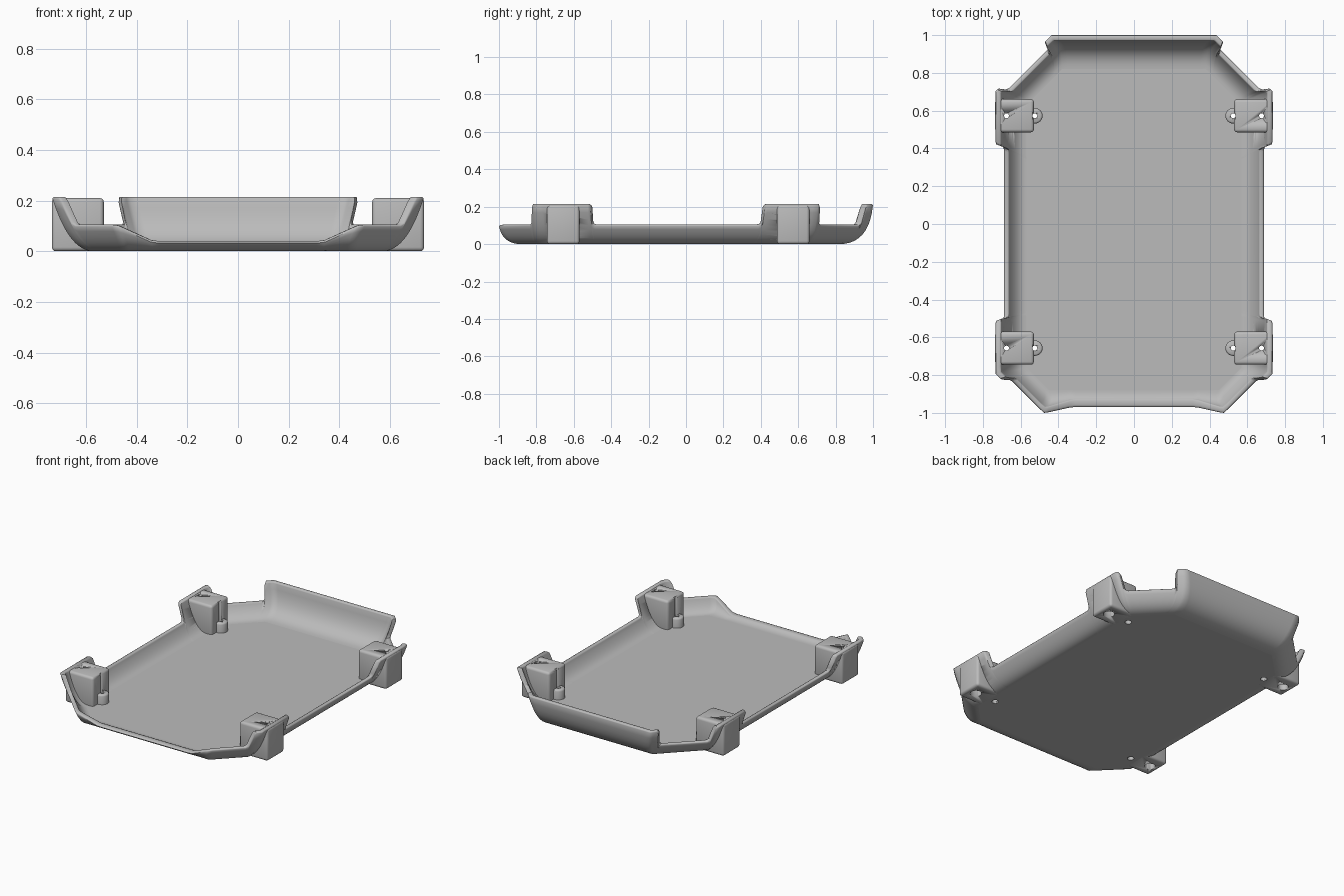
import bpy, bmesh, math
from mathutils import Vector, Matrix

cube = bpy.data.objects.get("Cube")
if cube:
    bpy.data.objects.remove(cube, do_unlink=True)

grey = bpy.data.materials.new("light_grey_plastic")
grey.use_nodes = True
colour = (0.5, 0.5, 0.5, 1)
grey.diffuse_color = colour
grey.node_tree.nodes["Principled BSDF"].inputs["Base Color"].default_value = colour

TALL, LOW, LIP = 0.215, 0.105, 0.04   # rim heights
FLOOR, WALL, ROUND = 0.022, 0.03, 0.008
ROWS = 10


def finish(bm, name, angle=50):
    bmesh.ops.recalc_face_normals(bm, faces=bm.faces)
    mesh = bpy.data.meshes.new(name)
    bm.to_mesh(mesh)
    bm.free()
    mesh.materials.append(grey)
    obj = bpy.data.objects.new(name, mesh)
    bpy.context.collection.objects.link(obj)
    bpy.ops.object.select_all(action='DESELECT')
    obj.select_set(True)
    bpy.context.view_layer.objects.active = obj
    bpy.ops.object.shade_smooth_by_angle(angle=math.radians(angle))
    return obj


def cut(obj, cutter):
    mod = obj.modifiers.new("holes", 'BOOLEAN')
    mod.object = cutter
    mod.operation = 'DIFFERENCE'
    mod.solver = 'EXACT'


# Outline of the flared eight-sided tray at one height
def outline(z, inner):
    z0 = FLOOR if inner else 0
    t = math.sqrt(max(0, (z - z0) / (TALL - z0)))
    thin = WALL if inner else 0

    def flare(base, top, bulge, scale=1):
        return base + (top - thin * scale - base) * (2 * bulge * t * (1 - t) + t * t)

    side = flare(0.57, 0.735, 0.6)
    back = flare(0.82, 1.0, 0.9)
    front = flare(0.88, 1.0, 1.25)
    back_cut = flare(1.2, 1.44, 0.69, 1.4)
    front_cut = flare(1.33, 1.53, 0.65, 1.4)
    return [Vector(p) for p in (
        (0, -front), (front_cut - front, -front), (side, side - front_cut),
        (side, back_cut - side), (back_cut - back, back), (0, back))]


# Rim columns: corner, neighbour it moves towards, distance, rim height
columns = [
    (0, 1, 0, LIP), (1, 0, 0.14, LIP), (1, 0, 0.11, LIP + 0.004),
    (1, 0, 0.015, LOW - 0.01), (1, 2, 0, LOW - 0.003), (1, 2, 0.03, LOW),
    (2, 1, 0.065, LOW), (2, 1, 0.05, LOW + 0.01), (2, 1, 0.042, TALL - 0.015),
    (2, 1, 0.034, TALL), (2, 3, 0, TALL), (2, 3, 0.03, TALL),
    (2, 3, 0.27, TALL), (2, 3, 0.282, TALL - 0.01), (2, 3, 0.285, LOW + 0.02),
    (2, 3, 0.29, LOW + 0.005), (2, 3, 0.305, LOW),
    (3, 2, 0.305, LOW), (3, 2, 0.29, LOW + 0.005), (3, 2, 0.285, LOW + 0.02),
    (3, 2, 0.282, TALL - 0.01), (3, 2, 0.27, TALL),
    (3, 2, 0.03, TALL), (3, 4, 0, TALL), (3, 4, 0.01, TALL),
    (3, 4, 0.018, TALL - 0.015), (3, 4, 0.024, LOW + 0.01), (3, 4, 0.04, LOW),
    (4, 3, 0.07, LOW), (4, 3, 0.057, LOW + 0.015), (4, 3, 0.053, TALL - 0.015),
    (4, 3, 0.045, TALL), (4, 3, 0.02, TALL), (4, 5, 0, TALL),
    (4, 5, 0.03, TALL), (5, 4, 0, TALL),
]


def wall_point(column, z, inner):
    a, b, d, _ = column
    ring = outline(z, inner)
    p = ring[a] + (ring[b] - ring[a]).normalized() * d
    return Vector((p.x, p.y, z))


def cross_section(column):
    h = column[3]
    top = h - ROUND
    outer = [wall_point(column, top * (k / ROWS) ** 2, False) for k in range(ROWS + 1)]
    inner = [wall_point(column, FLOOR + (top - FLOOR) * (k / ROWS) ** 2, True)
             for k in range(ROWS, -1, -1)]
    rim = []
    for f, drop in ((0.07, 0.35), (0.25, 0), (0.75, 0), (0.93, 0.35)):
        p = outer[-1].lerp(inner[0], f)
        p.z = h - ROUND * drop
        rim.append(p)
    return outer + rim + inner


# Tray shell
half = [cross_section(c) for c in columns]
mirrored = [[Vector((-p.x, p.y, p.z)) for p in s] for s in reversed(half[1:-1])]
bm = bmesh.new()
loops = [[bm.verts.new(p) for p in s] for s in half + mirrored]
for i, loop in enumerate(loops):
    nxt = loops[(i + 1) % len(loops)]
    for k in range(len(loop) - 1):
        bm.faces.new((loop[k], nxt[k], nxt[k + 1], loop[k + 1]))
bm.faces.new([s[0] for s in loops])
bm.faces.new([s[-1] for s in loops])
tray = finish(bm, "tray_shell")
for poly in tray.data.polygons:
    if len(poly.vertices) > 4:
        poly.use_smooth = False


# Turned solid added to a bmesh from (radius, height) rings
def lathe(bm, x, y, profile, sides=24):
    rings = []
    for r, z in profile:
        rings.append([bm.verts.new((x + r * math.cos(2 * math.pi * i / sides),
                                    y + r * math.sin(2 * math.pi * i / sides), z))
                      for i in range(sides)])
    for low, high in zip(rings, rings[1:]):
        for i in range(sides):
            j = (i + 1) % sides
            bm.faces.new((low[i], low[j], high[j], high[i]))
    bm.faces.new(rings[0])
    bm.faces.new(rings[-1])


SCREW_X, PIN_X = 0.675, 0.525
corners = [(sx, y, f"{end}_{side}")
           for sx, side in ((1, "left"), (-1, "right"))
           for y, end in ((0.573, "back"), (-0.657, "front"))]

# Hole cutter: counterbored screw holes and pin holes
bm = bmesh.new()
for sx, y, _ in corners:
    lathe(bm, sx * SCREW_X, y, [(0.034, -0.1), (0.034, 0.15), (0.013, 0.15), (0.013, 0.3)])
    lathe(bm, sx * PIN_X, y, [(0.02, -0.1), (0.02, 0.03), (0.013, 0.03), (0.013, 0.3)])
cutter = finish(bm, "hole_cutter", 30)
cutter.hide_render = True
cutter.display_type = 'WIRE'
cut(tray, cutter)

for sx, y, label in corners:
    # Rounded mounting block
    bm = bmesh.new()
    size = Matrix.Diagonal((0.205, 0.175, 0.21, 1))
    bmesh.ops.create_cube(bm, size=1, matrix=Matrix.Translation((sx * 0.6325, y, 0.105)) @ size)
    bmesh.ops.bevel(bm, geom=bm.edges[:], offset=0.016, segments=3, profile=0.5, affect='EDGES')
    cut(finish(bm, "mount_block_" + label), cutter)
    # Short pin boss beside the block
    bm = bmesh.new()
    lathe(bm, sx * PIN_X, y, [(0.041, 0.01), (0.041, 0.075), (0.038, 0.082), (0.033, 0.085)])
    cut(finish(bm, "pin_boss_" + label), cutter)

cutter.hide_set(True)
